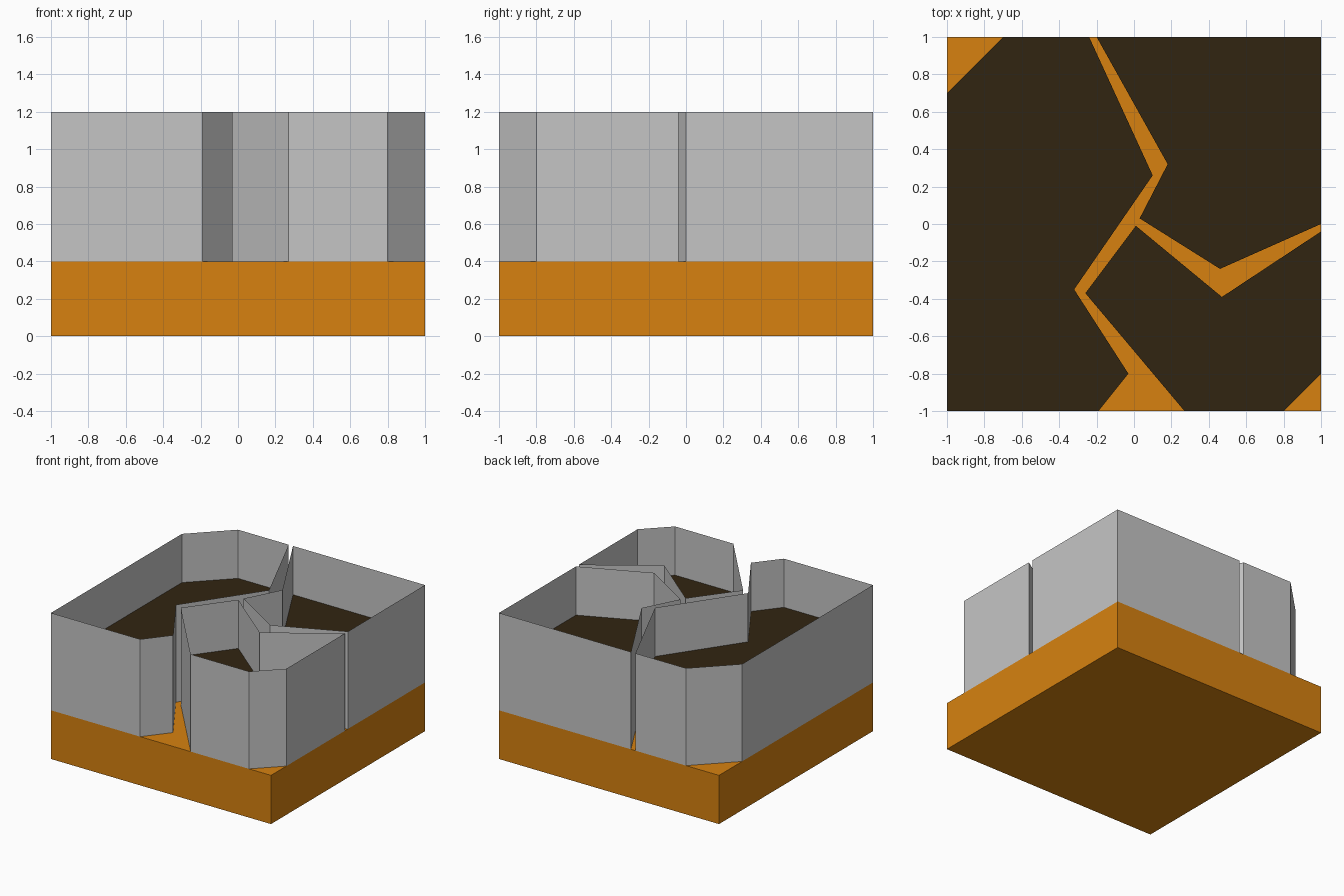
import bpy
import bmesh

cube = bpy.data.objects.get("Cube")
if cube:
    bpy.data.objects.remove(cube, do_unlink=True)


def make_material(name, rgb):
    mat = bpy.data.materials.new(name)
    mat.use_nodes = True
    mat.diffuse_color = (*rgb, 1)
    mat.node_tree.nodes["Principled BSDF"].inputs["Base Color"].default_value = (*rgb, 1)
    return mat


orange = make_material("orange", (0.68, 0.222, 0.005))
grey = make_material("grey", (0.56, 0.56, 0.56))
dark_brown = make_material("dark brown", (0.031, 0.018, 0.0057))


def add_object(name, bm, mat):
    mesh = bpy.data.meshes.new(name)
    bm.to_mesh(mesh)
    bm.free()
    mesh.materials.append(mat)
    obj = bpy.data.objects.new(name, mesh)
    bpy.context.collection.objects.link(obj)
    return obj


def outline_face(bm, outline, z):
    return bm.faces.new([bm.verts.new((x, y, z)) for x, y in outline])


def add_floor(name, outline, z, mat):
    bm = bmesh.new()
    outline_face(bm, outline, z)
    add_object(name, bm, mat)


def add_wall(name, outline, bottom, top, mat):
    """Thin upright sheet following a closed counter-clockwise outline."""
    bm = bmesh.new()
    lower = [bm.verts.new((x, y, bottom)) for x, y in outline]
    upper = [bm.verts.new((x, y, top)) for x, y in outline]
    for i in range(len(outline)):
        j = (i + 1) % len(outline)
        bm.faces.new((lower[i], lower[j], upper[j], upper[i]))
    add_object(name, bm, mat)


# Base slab
BASE_TOP, FLOOR, WALL_TOP = 0.4, 0.8, 1.2
bm = bmesh.new()
bmesh.ops.create_cube(bm, size=2)
for v in bm.verts:
    v.co.z = BASE_TOP if v.co.z > 0 else 0
add_object("base_slab", bm, orange)

# Three walled blocks separated by crooked channels
blocks = {
    "left_block": [(-1, -1), (-0.19, -1), (-0.03, -0.8), (-0.32, -0.35),
                   (0.1, 0.26), (-0.24, 1), (-0.7, 1), (-1, 0.7)],
    "back_block": [(-0.2, 1), (0.18, 0.32), (0.03, 0.03), (0.46, -0.24),
                   (1, 0), (1, 1)],
    "front_block": [(0.27, -1), (0.8, -1), (1, -0.8), (1, -0.04),
                    (0.47, -0.39), (0.01, -0.01), (-0.26, -0.37)],
}
for name, outline in blocks.items():
    add_wall(name + "_wall", outline, BASE_TOP, WALL_TOP, grey)
    add_floor(name + "_floor", outline, FLOOR, dark_brown)
